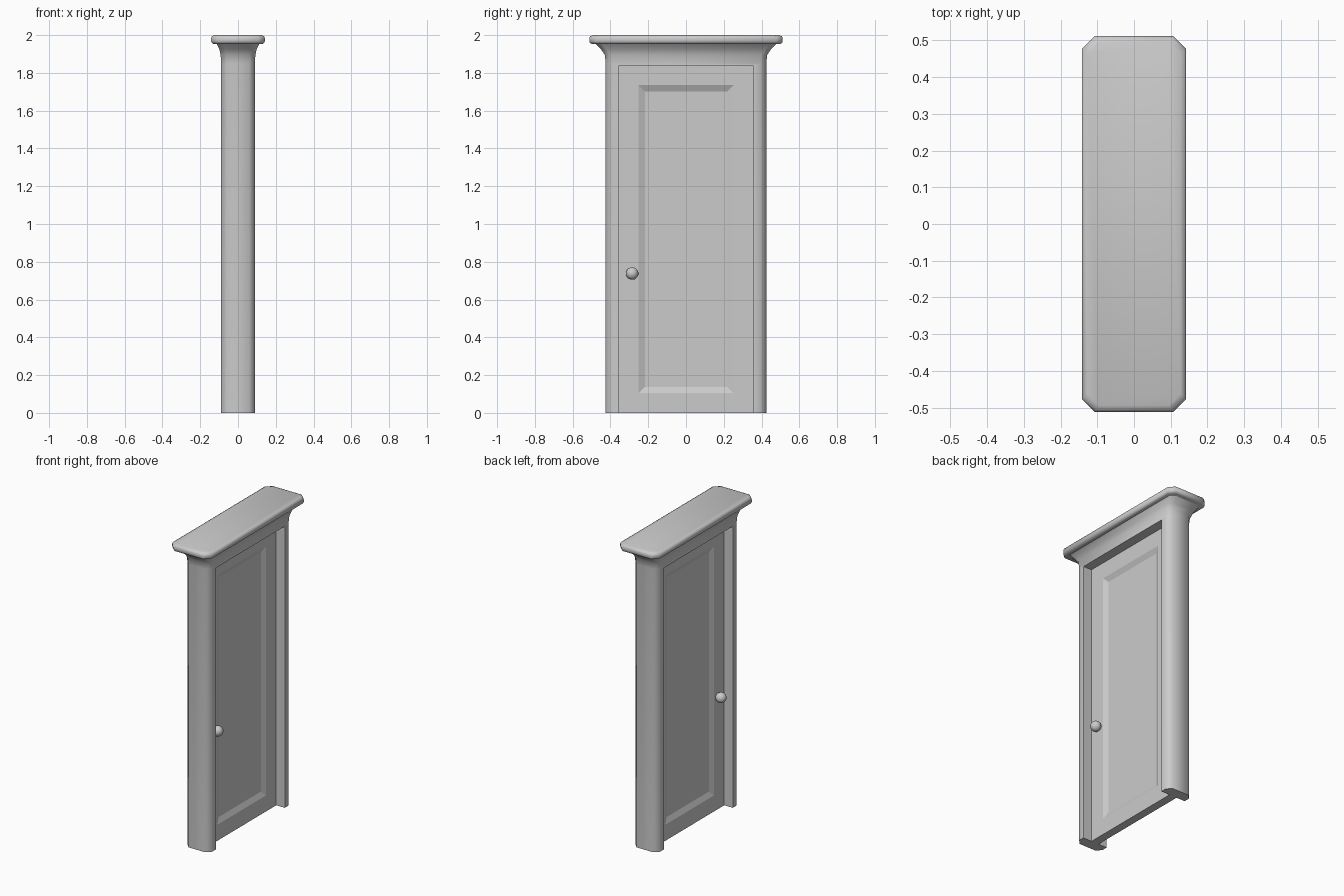
import bpy, bmesh, math

if "Cube" in bpy.data.objects:
    bpy.data.objects.remove(bpy.data.objects["Cube"])


def finish(bm, name):
    bmesh.ops.recalc_face_normals(bm, faces=bm.faces)
    mesh = bpy.data.meshes.new(name)
    bm.to_mesh(mesh)
    bm.free()
    ob = bpy.data.objects.new(name, mesh)
    bpy.context.collection.objects.link(ob)
    return ob


def smooth(ob, angle=50):
    bpy.ops.object.select_all(action='DESELECT')
    ob.select_set(True)
    bpy.context.view_layer.objects.active = ob
    bpy.ops.object.shade_smooth_by_angle(angle=math.radians(angle))


def box(bm, hx, hy, z0, z1):
    bmesh.ops.create_cube(bm, size=1)
    for v in bm.verts:
        v.co = (v.co.x * 2 * hx, v.co.y * 2 * hy, z0 if v.co.z < 0 else z1)


def loft(rings, name):
    """Skin chamfered rectangles given as (z, half x, half y, chamfer)."""
    bm = bmesh.new()
    loops = []
    for z, hx, hy, c in rings:
        pts = [(hx, hy - c), (hx - c, hy), (c - hx, hy), (-hx, hy - c),
               (-hx, c - hy), (c - hx, -hy), (hx - c, -hy), (hx, c - hy)]
        loops.append([bm.verts.new((x, y, z)) for x, y in pts])
    for a, b in zip(loops, loops[1:]):
        for i in range(8):
            j = (i + 1) % 8
            bm.faces.new((a[i], a[j], b[j], b[i]))
    bm.faces.new(loops[0][::-1])
    bm.faces.new(loops[-1])
    return finish(bm, name)


# Door frame with flared cove
frame = loft([(0, .089, .425, .03), (1.85, .089, .425, .03),
              (1.895, .092, .43, .03), (1.925, .099, .45, .03),
              (1.957, .114, .482, .032)], "door_frame")

# Doorway opening through the frame
bm = bmesh.new()
box(bm, .3, .356, -.2, 1.84)
cutter = finish(bm, "opening_cutter")
cutter.hide_render = True
mod = frame.modifiers.new("opening", 'BOOLEAN')
mod.operation = 'DIFFERENCE'
mod.solver = 'EXACT'
mod.object = cutter
bpy.context.view_layer.objects.active = frame
bpy.ops.object.modifier_apply(modifier=mod.name)
bpy.data.objects.remove(cutter)
smooth(frame)

# Cap slab with rounded rim
cap = loft([(1.953, .13, .498, .034), (1.958, .138, .508, .035),
            (1.968, .142, .512, .035), (1.984, .142, .512, .035),
            (1.994, .138, .507, .034), (2.0, .127, .494, .032)], "cap")
smooth(cap)

# Door leaf with a recessed bevelled panel on both sides
bm = bmesh.new()
box(bm, .027, .356, 0, 1.84)
bm.normal_update()
for f in [f for f in bm.faces if abs(f.normal.x) > .9]:
    bmesh.ops.inset_region(bm, faces=[f], thickness=.148)
    bmesh.ops.inset_region(bm, faces=[f], thickness=.047, depth=-.015)
finish(bm, "door")

# Door knobs, one per side
for side, name in ((1, "knob_right"), (-1, "knob_left")):
    bm = bmesh.new()
    bmesh.ops.create_uvsphere(bm, u_segments=20, v_segments=12, radius=.033)
    bmesh.ops.translate(bm, verts=bm.verts, vec=(side * .054, -.285, .738))
    smooth(finish(bm, name))
